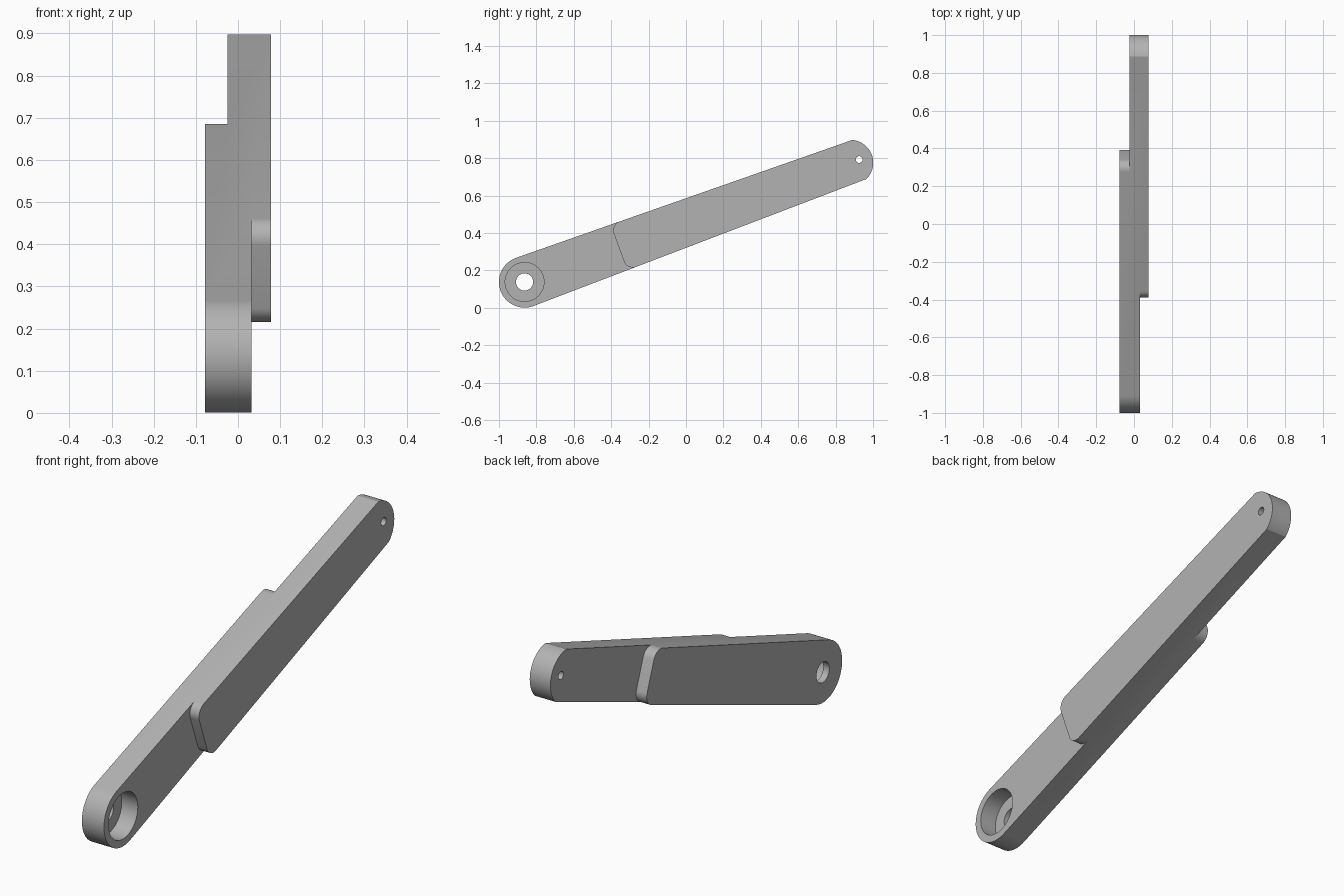
import bpy, bmesh
from math import sin, cos, pi, radians, asin, hypot
from mathutils import Vector

if "Cube" in bpy.data.objects:
    bpy.data.objects.remove(bpy.data.objects["Cube"])

TILT = radians(20.1)
Y0, Z0 = -0.863, 0.138               # centre of the pivot end
LENGTH = 1.905                       # pivot to far hole
R_BIG, R_FAR = 0.137, 0.111          # half widths at both ends
X_LOW, X_NOTCH, X_STEP, X_HIGH = -0.078, -0.025, 0.032, 0.078
taper = asin((R_BIG - R_FAR) / LENGTH)


def half_width(u):
    return R_BIG + (R_FAR - R_BIG) * u / LENGTH


def place(u, v, x):
    """Map arm coordinates (along, across) to the tilted arm."""
    return Vector((x, Y0 + u * cos(TILT) - v * sin(TILT),
                   Z0 + u * sin(TILT) + v * cos(TILT)))


def arc(cu, cv, r, start, end, n):
    return [(cu + r * cos(start + (end - start) * i / n),
             cv + r * sin(start + (end - start) * i / n)) for i in range(n + 1)]


def step_edge(u, s, r=0.05, n=10):
    """Rounded step line, bottom to top; the plate lies on side s of it."""
    cu = u + s * r
    cv = half_width(cu) - r
    top = [(cu - s * r * cos(pi / 2 * i / n), cv + r * sin(pi / 2 * i / n))
           for i in range(n + 1)]
    return [(a, -b) for a, b in reversed(top)] + top


# Outline pieces: pivot end, two step lines, far end
pivot_end = arc(0, 0, R_BIG, pi / 2 - taper, 3 * pi / 2 + taper, 48)
step_1 = step_edge(0.537, 1)
step_2 = step_edge(1.307, -1)
sag = 0.072
r_end = (R_FAR ** 2 + sag ** 2) / (2 * sag)
spread = asin(R_FAR / r_end)
far_end = arc(LENGTH + sag - r_end, 0, r_end, -spread, spread, 28)

# Arm body: two lapped bars as one closed solid
bm = bmesh.new()


def face(points):
    bm.faces.new([bm.verts.new(place(u, v, x)) for u, v, x in points])


def cap(outline, x):
    face([(u, v, x) for u, v in outline])


def wall(line, x1, x2):
    for (a, b), (c, d) in zip(line, line[1:]):
        face([(a, b, x1), (c, d, x1), (c, d, x2), (a, b, x2)])


cap(pivot_end + step_2, X_LOW)
cap(pivot_end + step_1, X_STEP)
cap(far_end + step_1[::-1], X_HIGH)
cap(far_end + step_2[::-1], X_NOTCH)
wall(pivot_end, X_LOW, X_STEP)
wall(step_1, X_STEP, X_HIGH)
wall(step_2, X_LOW, X_NOTCH)
wall(far_end, X_NOTCH, X_HIGH)
for a, b, c, d in ((pivot_end[-1], step_1[0], step_2[0], far_end[0]),
                   (pivot_end[0], step_1[-1], step_2[-1], far_end[-1])):
    face([(*a, X_LOW), (*c, X_LOW), (*c, X_NOTCH), (*d, X_NOTCH),
          (*d, X_HIGH), (*b, X_HIGH), (*b, X_STEP), (*a, X_STEP)])
bmesh.ops.remove_doubles(bm, verts=bm.verts, dist=1e-5)
bmesh.ops.recalc_face_normals(bm, faces=bm.faces)
mesh = bpy.data.meshes.new("lapped_arm")
bm.to_mesh(mesh)
bm.free()
arm = bpy.data.objects.new("lapped_arm", mesh)
bpy.context.collection.objects.link(arm)

grey = bpy.data.materials.new("plain grey")
grey.use_nodes = True
colour = (0.45, 0.45, 0.45, 1)
grey.diffuse_color = colour
for node in grey.node_tree.nodes:
    if node.type == "BSDF_PRINCIPLED":
        node.inputs["Base Color"].default_value = colour
mesh.materials.append(grey)


# Holes: counterbore, pivot hole and far pin hole
def drill(name, u, r, x1, x2):
    bpy.ops.mesh.primitive_cylinder_add(
        vertices=48, radius=r, depth=x2 - x1,
        location=place(u, 0, (x1 + x2) / 2), rotation=(0, pi / 2, 0))
    cutter = bpy.context.object
    cutter.name = name
    cutter.hide_render = True
    cutter.data.materials.append(grey)
    bpy.ops.object.select_all(action="DESELECT")
    arm.select_set(True)
    bpy.context.view_layer.objects.active = arm
    mod = arm.modifiers.new(name, "BOOLEAN")
    mod.operation = "DIFFERENCE"
    mod.solver = "EXACT"
    mod.object = cutter
    bpy.ops.object.modifier_apply(modifier=name)
    bpy.data.objects.remove(cutter)


drill("counterbore", 0, 0.104, X_STEP - 0.08, 0.2)
drill("pivot_hole", 0, 0.046, -0.2, 0.2)
drill("pin_hole", LENGTH, 0.018, -0.2, 0.2)

arm.select_set(True)
bpy.context.view_layer.objects.active = arm
bpy.ops.object.shade_smooth_by_angle(angle=radians(25))
